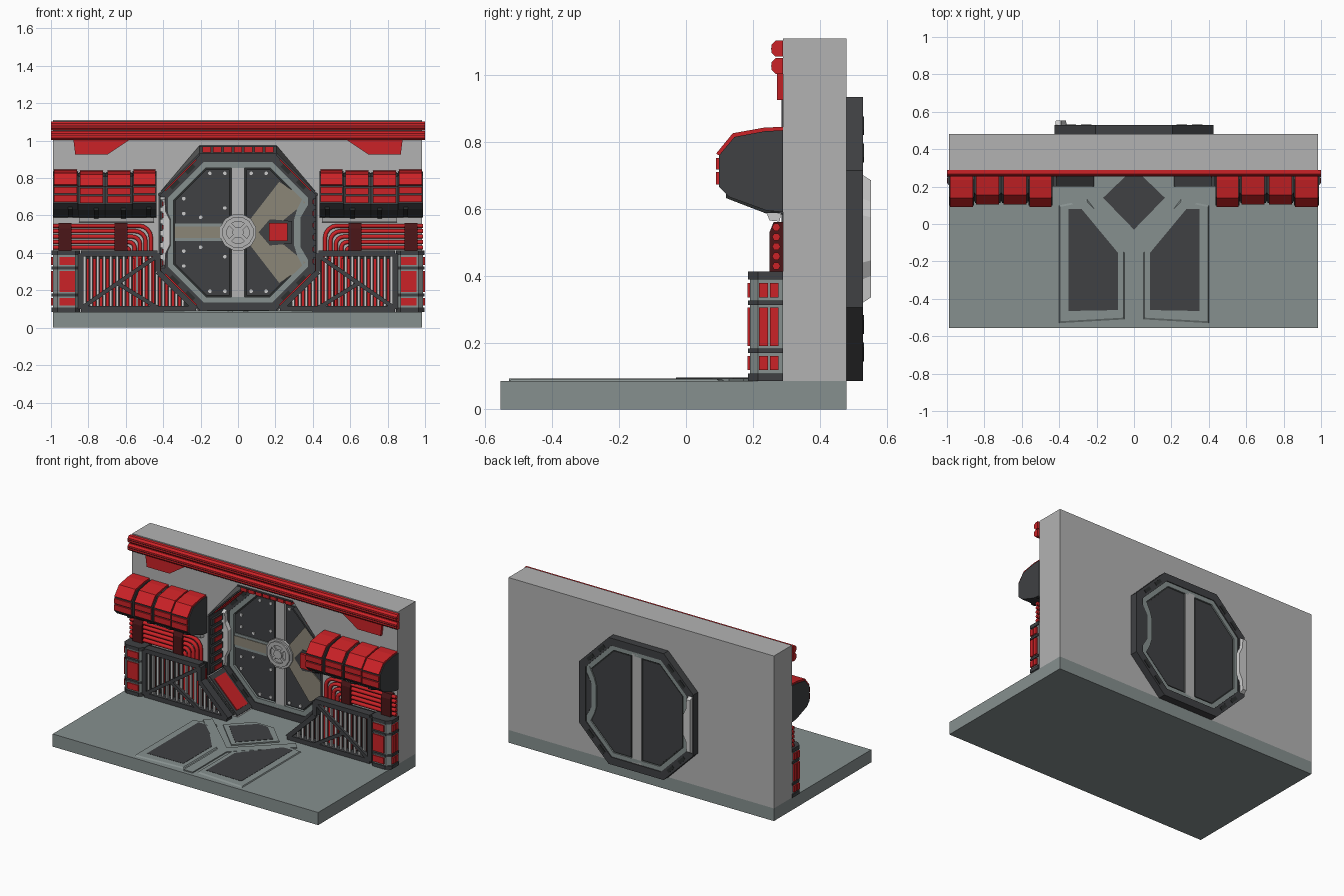
import bpy, bmesh, math
from mathutils import Vector

if "Cube" in bpy.data.objects:
    bpy.data.objects.remove(bpy.data.objects["Cube"])


def mat(name, c):
    m = bpy.data.materials.new(name)
    m.diffuse_color = (*c, 1)
    m.use_nodes = True
    m.node_tree.nodes["Principled BSDF"].inputs["Base Color"].default_value = m.diffuse_color
    return m


RED = mat("red", (0.60, 0.016, 0.02))
MAROON = mat("dark_red", (0.07, 0.008, 0.009))
DARK = mat("charcoal", (0.05, 0.052, 0.056))
BLACK = mat("near_black", (0.025, 0.028, 0.028))
FLOOR = mat("slate", (0.24, 0.28, 0.275))
WALL = mat("wall_grey", (0.45, 0.45, 0.45))
LIGHT = mat("pale_metal", (0.55, 0.54, 0.55))
TAN = mat("tan", (0.26, 0.24, 0.185))


def make(name, verts, faces, m):
    bm = bmesh.new()
    vs = [bm.verts.new(v) for v in verts]
    for f in faces:
        bm.faces.new([vs[i] for i in f])
    bmesh.ops.recalc_face_normals(bm, faces=bm.faces[:])
    me = bpy.data.meshes.new(name)
    bm.to_mesh(me)
    bm.free()
    me.materials.append(m)
    ob = bpy.data.objects.new(name, me)
    bpy.context.collection.objects.link(ob)
    return ob


def lift(p, t, axis):
    return {'x': (t, p[0], p[1]), 'y': (p[0], t, p[1]), 'z': (p[0], p[1], t)}[axis]


def prism(name, pts, a, b, axis, m, pts2=None):
    """Profile extruded from a to b, optionally lofted to a second profile."""
    n = len(pts)
    v = [lift(p, a, axis) for p in pts] + [lift(p, b, axis) for p in (pts2 or pts)]
    f = [list(range(n)), list(range(n, 2 * n))]
    f += [(i, (i + 1) % n, n + (i + 1) % n, n + i) for i in range(n)]
    return make(name, v, f, m)


def ring(name, outer, inner, a, b, m):
    n = len(outer)
    v = [lift(p, t, 'y') for t in (a, b) for loop in (outer, inner) for p in loop]
    f = []
    for i in range(n):
        j = (i + 1) % n
        for k, l in ((0, 1), (1, 3), (3, 2), (2, 0)):
            f.append((k * n + i, k * n + j, l * n + j, l * n + i))
    return make(name, v, f, m)


def box(name, x0, x1, y0, y1, z0, z1, m):
    return prism(name, [(x0, y0), (x1, y0), (x1, y1), (x0, y1)], z0, z1, 'z', m)


def bar(name, p, q, w, a, b, axis, m):
    p, q = Vector(p), Vector(q)
    d = (q - p).normalized() * w / 2
    n = Vector((-d.y, d.x))
    return prism(name, [p + n, q + n, q - n, p - n], a, b, axis, m)


def mir(pts, s):
    return [(p[0] * s, p[1]) for p in pts]


CZ = 0.51


def octo(d):
    h, e = 0.425 - d, 0.205 - 0.414 * d
    return [(-e, CZ - h), (-h, CZ - e), (-h, CZ + e), (-e, CZ + h),
            (e, CZ + h), (h, CZ + e), (h, CZ - e), (e, CZ - h)]


def disc(x, z, r, n):
    return [(x + r * math.cos(2 * math.pi * (i + .5) / n), z + r * math.sin(2 * math.pi * (i + .5) / n)) for i in range(n)]


# Floor slab and wall with tapered octagonal opening
box("floor", -.99, .985, -.555, .48, 0, .085, FLOOR)
edge = [(.985, .085), (.985, 1.11), (-.99, 1.11), (-.99, .085)]
front_hole = [(x, z + (.04 if z > .9 else 0)) for x, z in octo(0)]
prism("wall", front_hole + edge, .29, .48, 'y', WALL, octo(0) + edge)

# Floor inlays: framed dark panels, diamond and raised channel
for s in (-1, 1):
    rim = [(.40, -.53), (.40, .10), (.25, .13), (.05, -.13), (.05, -.51)]
    pan = [(.35, -.465), (.35, .08), (.28, .08), (.085, -.155), (.085, -.46)]
    prism("floor_panel_rim", mir(rim, s), .08, .085, 'z', FLOOR, mir(rim, s))
    prism("floor_panel_bevel", mir(rim, s), .085, .091, 'z', FLOOR,
          [(x * .97 + s * .008, y * .97 - .006) for x, y in mir(rim, s)])
    prism("floor_panel", mir(pan, s), .085, .0925, 'z', DARK)
    bar("floor_channel_arm", (0, -.16), (s * .33, .15), .06, .085, .0925, 'z', FLOOR)
box("floor_channel", -.033, .033, -.53, -.14, .085, .0925, FLOOR)
prism("diamond_rim", [(-.21, .14), (0, -.07), (.21, .14), (.07, .28), (-.07, .28)], .085, .093, 'z', FLOOR)
prism("diamond_panel", [(-.165, .14), (0, -.03), (.165, .14), (.035, .265), (-.035, .265)], .085, .095, 'z', DARK)

# Tunnel lining with inset red panels and ribs on each facet
oc = [Vector(p) for p in octo(0)]


def facet(name, i, t0, t1, h, a, b, m, up=0):
    p, q = oc[i], oc[(i + 1) % 8]
    d = q - p
    n = Vector((d.y, -d.x)).normalized() * h
    u = Vector((0, up))
    prism(name, [p + d * t0 + u, p + d * t1 + u, p + d * t1 + n + u, p + d * t0 + n + u], a, b, 'y', m)


for i in (0, 1, 2, 4, 5, 6):
    facet("tunnel_lining", i, .02, .98, .010, .285, .46, DARK)
for i in (0, 2, 4, 6):
    facet("tunnel_red_panel", i, .12, .88, .016, .305, .42, RED)
for i in (1, 5):
    for k in range(6):
        facet("tunnel_rib", i, .05 + k * .155, .15 + k * .155, .022, .30, .43, DARK)
        facet("tunnel_rib_inset", i, .07 + k * .155, .13 + k * .155, .026, .325, .40, RED)
facet("tunnel_lintel", 3, 0, 1, .01, .284, .45, DARK, .042)
for k in range(7):
    facet("lintel_rib", 3, .04 + k * .135, .15 + k * .135, .03, .295, .43, RED, .033)

# Octagonal door, finished on both faces
ring("door_frame", octo(0), octo(.05), .44, .53, DARK)
prism("door_core", octo(.045), .465, .515, 'y', BLACK)
handle = [(-.42, .70), (-.39, .70), (-.385, .63), (-.36, .58), (-.36, .44), (-.385, .39), (-.39, .32), (-.42, .32)]
for side, y, o in (("front", .44, 1), ("back", .53, -1)):
    ring(side + "_door_rim", octo(.05), octo(.08), y + o * .006, y + o * .03, FLOOR)
    half = [p for p in octo(.088) if p[0] > 0]
    half = [(.045, half[0][1])] + half + [(.045, half[-1][1])]
    for s in (-1, 1):
        prism(side + "_door_leaf", mir(half, s), y + o * .012, y + o * .03, 'y', DARK)
    box(side + "_door_strip", -.035, .035, *sorted((y + o * .006, y + o * .03)), .09, .87, WALL)
    prism(side + "_door_bump", [(.35, .70), (.315, .63), (.30, .58), (.30, .44), (.315, .39), (.35, .32)],
          y + o * .004, y + o * .03, 'y', FLOOR)
    prism(side + "_bump_recess", [(.376, .66), (.335, .59), (.335, .43), (.376, .36)], y + o * .003, y + o * .02, 'y', DARK)
    prism(side + "_handle", handle, y, y - o * .024, 'y', LIGHT,
          [(x * .9 - .04, (z - CZ) * .92 + CZ) for x, z in handle])
    for i in (0, 2, 4, 6):
        p, q = [Vector(v) for v in (octo(.025)[i], octo(.025)[i + 1])]
        for t in (.2, .6):
            bar(side + "_frame_tab", p.lerp(q, t), p.lerp(q, t + .2), .022, y - o * .003, y + o * .01, 'y', BLACK)

# Front face: tan Y brace, red lock, hub wheel, rivets
bar("brace_left_rim", (-.34, CZ), (-.05, CZ), .095, .447, .465, 'y', FLOOR)
bar("brace_left", (-.34, CZ), (-.05, CZ), .06, .443, .465, 'y', TAN)
for s in (-1, 1):
    arm = [(.05, .05), (.22, .27), (.30, .22), (.36, .16), (.15, -.01), (.07, .0)]
    prism("brace_arm", [(x, CZ + s * z) for x, z in arm], .445, .465, 'y', TAN)
    for x in (-1, 1):
        for px, pz in ((.07, .315), (.15, .315), (.29, .18), (.29, .10), (.20, .08), (.07, .13)):
            if x < 0 or pz > .3:
                prism("rivet", disc(x * px, CZ + s * pz, .010, 8), .446, .46, 'y', LIGHT)
prism("lock_plate", [(.11, CZ), (.17, CZ + .07), (.29, CZ + .06), (.29, CZ - .06), (.17, CZ - .07)], .441, .46, 'y', DARK)
box("lock_block", .165, .265, .425, .46, .463, .56, RED)
prism("hub", disc(0, CZ, .1, 12), .435, .465, 'y', WALL)
ring("hub_ring", disc(0, CZ, .085, 12), disc(0, CZ, .06, 12), .423, .437, WALL)
prism("hub_cap", disc(0, CZ, .03, 12), .42, .437, 'y', WALL)
for k in range(4):
    a = math.pi / 4 + k * math.pi / 2
    bar("hub_spoke", (0, CZ), (.075 * math.cos(a), CZ + .075 * math.sin(a)), .018, .426, .437, 'y', WALL)

# Overhead red beam made of two rolls
for z in (1.003, 1.055):
    prism("beam_roll", [(.29, z), (.268, z), (.256, z + .012), (.256, z + .036), (.268, z + .048), (.29, z + .048)],
          -1, 1, 'x', RED)
    box("beam_groove", -1, 1, .254, .27, z + .022, z + .026, MAROON)

pod = [(.29, .835), (.235, .832), (.145, .815), (.099, .76), (.099, .665), (.13, .635), (.24, .595), (.29, .59)]
cap = [(.29, .845), (.235, .843), (.14, .826), (.09, .765), (.105, .757), (.15, .805), (.29, .825)]
for s in (-1, 1):
    # Beam brackets on the wall
    prism("beam_bracket", mir([(.58, 1.005), (.88, 1.005), (.87, .925), (.70, .925)], s), .272, .29, 'y', RED)

    # Storage pods with red shells: two thick ends and a split centre
    for x0, x1, dy in ((.435, .565, 0), (.57, .705, .014), (.715, .85, .014), (.855, .99, 0)):
        shift = lambda pts: [(min(.29, y + dy), z - dy * .4) for y, z in pts]
        prism("pod_body", shift(pod), s * x0, s * x1, 'x', DARK)
        prism("pod_shell", shift(cap), s * (x0 + .006), s * (x1 - .006), 'x', RED)
        for z0, z1 in ((.718, .752), (.672, .710)):
            prism("pod_front_band", shift([(.09, z0), (.09, z1), (.12, z1), (.12, z0)]),
                  s * (x0 + .006), s * (x1 - .006), 'x', RED)
        prism("pod_belly_rib", shift([(.12, .655), (.12, .632), (.235, .588), (.28, .588), (.28, .655)]),
              s * (x0 + .03), s * (x0 + .055), 'x', BLACK)
    prism("pod_core", [(y + .02, z - .005) for y, z in pod[1:7]] + [(.29, .60), (.29, .825)], s * .45, s * .98, 'x', BLACK)
    prism("pod_lamp", [(.24, .59), (.25, .565), (.28, .562), (.285, .59)], s * .45, s * .85, 'x', LIGHT)

    # Bent red pipes running down behind the grille, with clamps
    for k in range(5):
        z, x, r, y = .545 - k * .029, .465 + k * .029, .065 - k * .011, .27
        bend = [(x + r - r * math.sin(a), z - r + r * math.cos(a)) for a in [i * math.pi / 8 for i in range(5)]]
        cu = bpy.data.curves.new("pipe", 'CURVE')
        cu.dimensions, cu.bevel_depth, cu.bevel_resolution, cu.use_fill_caps = '3D', .0125, 1, True
        path = [(.99, z)] + bend + [(x, .003)]
        sp = cu.splines.new('POLY')
        sp.points.add(len(path) - 1)
        for pt, (px, pz) in zip(sp.points, path):
            pt.co = (s * px, y, pz, 1)
        cu.materials.append(RED)
        bpy.context.collection.objects.link(bpy.data.objects.new("pipe", cu))
    for x in (.925, .625):
        prism("pipe_clamp", [(.25, .41), (.25, .53), (.262, .56), (.29, .56), (.29, .41)],
              s * (x - .035), s * (x + .035), 'x', MAROON)

    # Grille: dark trapezoid frame, pale bars, red risers and cross braces
    corners = [(.84, .10), (.84, .397), (.43, .397), (.43, .30), (.225, .10)]
    for p, q in zip(corners, corners[1:] + corners[:1]):
        bar("grille_frame", (s * p[0], p[1]), (s * q[0], q[1]), .030, .20, .255, 'y', DARK)
    for k in range(16):
        x = .82 - k * .035
        top = .39 if x > .43 else .10 + (x - .225) * .975
        box("grille_bar", s * x - .0065, s * x + .0065, .215, .228, .10, top, LIGHT)
        if k < 15:
            box("red_riser", s * (x - .0175) - .007, s * (x - .0175) + .007, .245, .258, .09, max(.10, min(top - .02, .385)), RED)
    prism("grille_back", mir(corners, s), .272, .288, 'y', BLACK)
    bar("grille_brace", (s * .83, .11), (s * .43, .385), .022, .20, .225, 'y', DARK)
    bar("grille_brace_low", (s * .64, .235), (s * .42, .10), .022, .20, .225, 'y', DARK)

    # End pillars with chamfered plan, dark collars and red panels
    plan = lambda g: mir([(.85 - g, .29), (.85 - g, .215), (.87, .192 - g), (.965, .192 - g), (.99 + g, .215), (.99 + g, .29)], s)
    prism("pillar", plan(0), .085, .40, 'z', FLOOR)
    for z0, z1 in ((.085, .108), (.168, .182), (.312, .326), (.388, .412)):
        prism("pillar_collar", plan(.006), z0, z1, 'z', DARK)
    for z0, z1 in ((.118, .160), (.190, .304), (.334, .378)):
        prism("pillar_front_panel", mir([(.872, .184), (.955, .184), (.955, .21), (.872, .21)], s), z0, z1, 'z', RED)
        for y0, y1 in ((.218, .245), (.252, .276)):
            prism("pillar_side_panel", mir([(.97, y0), (1, y0), (1, y1), (.97, y1)], s), z0, z1, 'z', RED)
